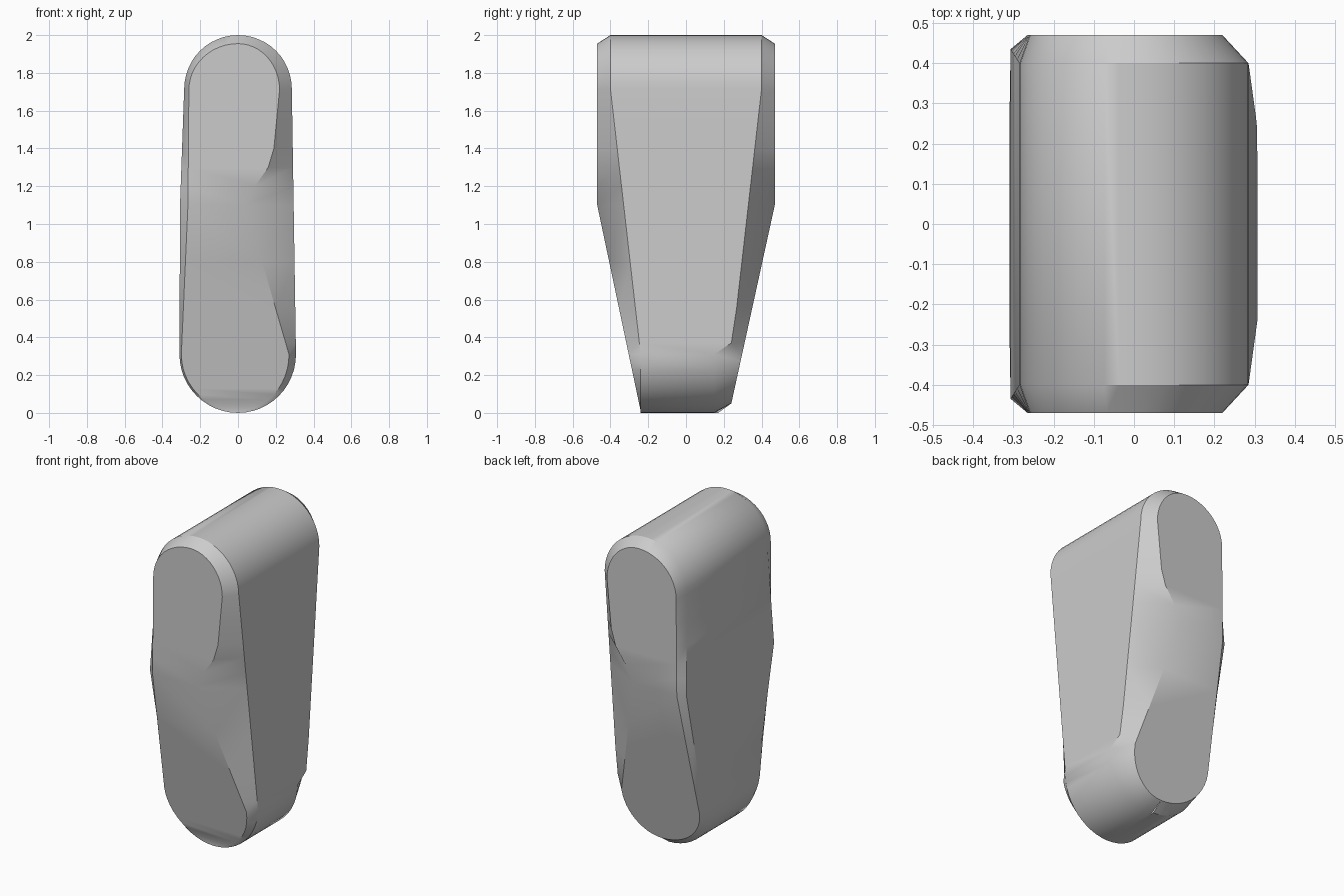
import bpy, bmesh, math

cube = bpy.data.objects.get("Cube")
if cube:
    bpy.data.objects.remove(cube)


def lerp(z, table):
    """Piecewise linear lookup in a table of (z, value), highest z first."""
    if z >= table[0][0]:
        return table[0][1]
    for (z1, v1), (z2, v2) in zip(table, table[1:]):
        if z >= z2:
            return v2 + (v1 - v2) * (z - z2) / (z1 - z2)
    return table[-1][1]


ARC = 12
SIDE_Z = [1.55, 1.4, 1.3, 1.2, 1.1, 0.8, 0.55]
ANGLES = [math.pi / 2 * i / ARC for i in range(ARC + 1)]
# Half width of the rounded body and of the flat end panels, by side (+x, -x)
WIDTH = {1: [(1.715, 0.285), (0.31, 0.307)],
         -1: [(1.715, 0.285), (1.1, 0.307), (0.31, 0.31)]}
PANEL = {1: [(1.71, 0.22), (1.4, 0.19), (1.3, 0.16), (1.2, 0.09), (1.1, 0.04)],
         -1: [(1.71, 0.26), (1.1, 0.265)]}
# Depth of the rim where the bevel meets the side
RIM = {1: [(1.715, 0.40), (0.31, 0.24)],
       -1: [(1.715, 0.40), (1.1, 0.435), (0.31, 0.26), (0, 0.24)]}


def half_rows(side, end):
    """Rim and panel points down one side of one end, top to bottom."""
    back = end > 0
    foot = 0.05 if back else 0.01
    foot_w = (0.24 if back else 0.27) if side > 0 else 0.30
    panel = PANEL[side] + [(0.31, foot_w)]
    depth = [(1.1, 0.47), (foot, 0.24)]
    rows = []

    def add(xo, zo, yo, xi, zi):
        rows.append(((side * xo, end * yo, zo),
                     (side * xi, end * lerp(zi, depth), zi)))

    for a in ANGLES:
        s, c = math.sin(a), math.cos(a)
        add(0.285 * s, 1.715 + 0.285 * c, 0.40, panel[0][1] * s, 1.71 + 0.245 * c)
    for z in SIDE_Z:
        add(lerp(z, WIDTH[side]), z, lerp(z, RIM[side]), lerp(z, panel), z)
    if back:
        add(lerp(0.37, WIDTH[side]), 0.37, 0.24, lerp(0.37, panel), 0.37)
    else:
        add(lerp(0.37, WIDTH[side]), 0.37, lerp(0.37, RIM[side]), lerp(0.37, panel), 0.37)
    for a in reversed(ANGLES):
        s, c = math.sin(a), math.cos(a)
        z = 0.31 - 0.31 * c
        y = (0.15 if side > 0 else 0.17) if back else lerp(z, RIM[side])
        add(WIDTH[side][-1][1] * s, z, y, foot_w * s, 0.31 - (0.31 - foot) * c)
    return rows


bm = bmesh.new()
ends = {}
for end in (-1, 1):
    for side in (-1, 1):
        ends[side, end] = [[bm.verts.new(p) for p in row] for row in half_rows(side, end)]


def strip(a, b):
    for i in range(len(a) - 1):
        bm.faces.new((a[i], a[i + 1], b[i + 1], b[i]))


def column(side, end, ring):
    return [row[ring] for row in ends[side, end]]


for side in (-1, 1):
    # Rounded body wall
    strip(column(side, -1, 0), column(side, 1, 0))
    # Bevels
    for end in (-1, 1):
        strip(column(side, end, 0), column(side, end, 1))
# End panels
for end in (-1, 1):
    strip(column(-1, end, 1), column(1, end, 1))

bmesh.ops.remove_doubles(bm, verts=bm.verts, dist=0.0005)
bmesh.ops.recalc_face_normals(bm, faces=bm.faces)
mesh = bpy.data.meshes.new("tapered_body")
bm.to_mesh(mesh)
bm.free()

grey = bpy.data.materials.new("plain_grey")
grey.use_nodes = True
colour = (0.6, 0.6, 0.6, 1)
grey.diffuse_color = colour
grey.node_tree.nodes["Principled BSDF"].inputs["Base Color"].default_value = colour
mesh.materials.append(grey)

body = bpy.data.objects.new("tapered_body", mesh)
bpy.context.collection.objects.link(body)
bpy.context.view_layer.objects.active = body
body.select_set(True)
bpy.ops.object.shade_smooth_by_angle(angle=math.radians(32))
